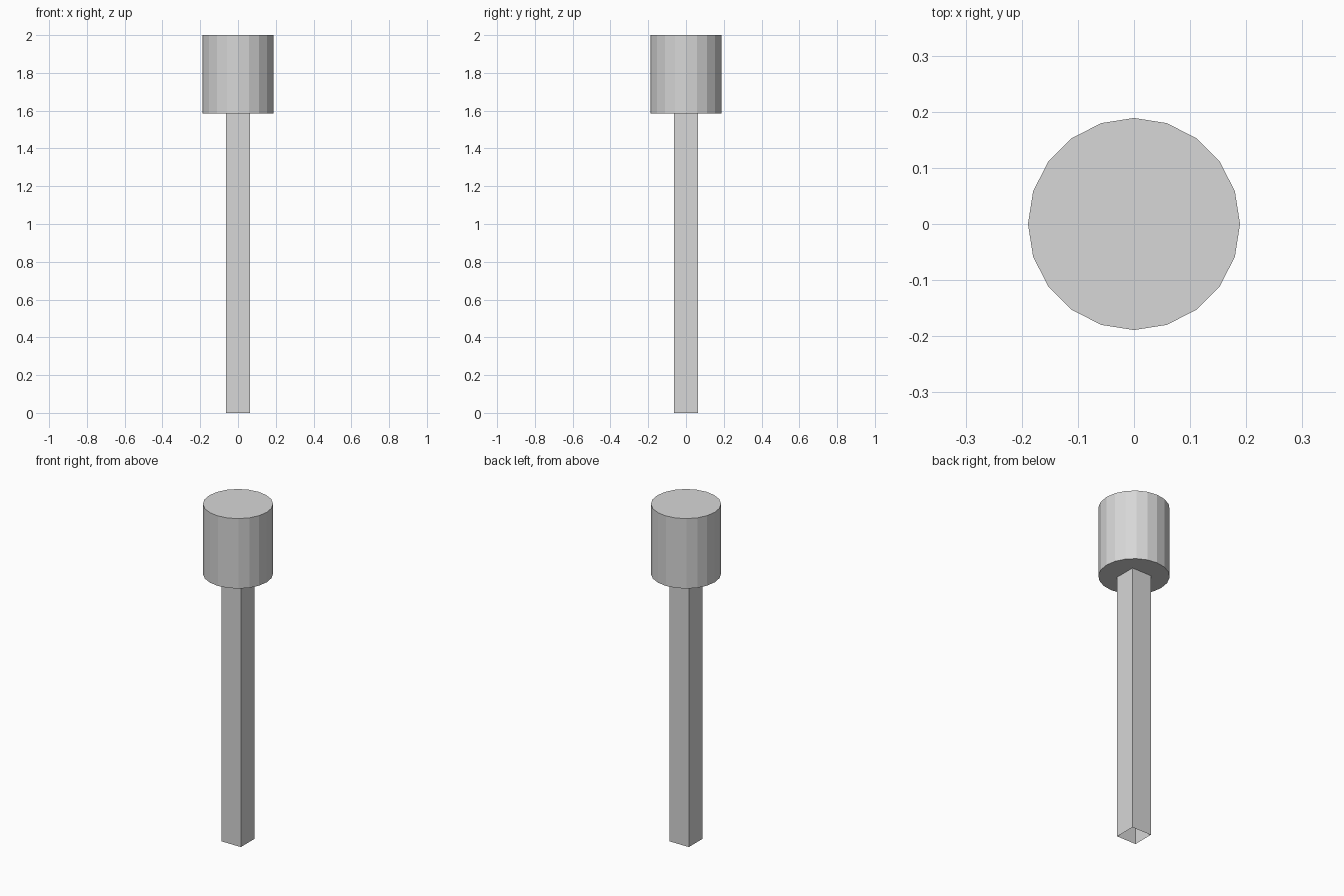
import bpy
import bmesh
from mathutils import Matrix

default = bpy.data.objects.get("Cube")
if default:
    bpy.data.objects.remove(default, do_unlink=True)

TOP, NECK = 2.0, 1.584        # head spans NECK..TOP, post spans 0..NECK
HEAD_RADIUS, POST_WIDTH = 0.189, 0.126

grey = bpy.data.materials.new("plain_grey")
grey.use_nodes = True
colour = (0.68, 0.68, 0.68, 1)
grey.diffuse_color = colour
grey.node_tree.nodes["Principled BSDF"].inputs["Base Color"].default_value = colour


def add_part(name, bm):
    mesh = bpy.data.meshes.new(name)
    bm.to_mesh(mesh)
    bm.free()
    mesh.materials.append(grey)
    obj = bpy.data.objects.new(name, mesh)
    bpy.context.collection.objects.link(obj)
    return obj


# Head: a capped, flat-shaded 20-sided drum
bm = bmesh.new()
bmesh.ops.create_cone(bm, cap_ends=True, segments=20,
                      radius1=HEAD_RADIUS, radius2=HEAD_RADIUS, depth=TOP - NECK,
                      matrix=Matrix.Translation((0, 0, (TOP + NECK) / 2)))
add_part("head", bm)

# Post: a square tube of thin walls, open at both ends
bm = bmesh.new()
bmesh.ops.create_cube(bm, size=1, matrix=Matrix.Translation((0, 0, NECK / 2))
                      @ Matrix.Diagonal((POST_WIDTH, POST_WIDTH, NECK, 1)))
bm.normal_update()
ends = [f for f in bm.faces if abs(f.normal.z) > 0.5]
bmesh.ops.delete(bm, geom=ends, context='FACES_ONLY')
add_part("post", bm)
